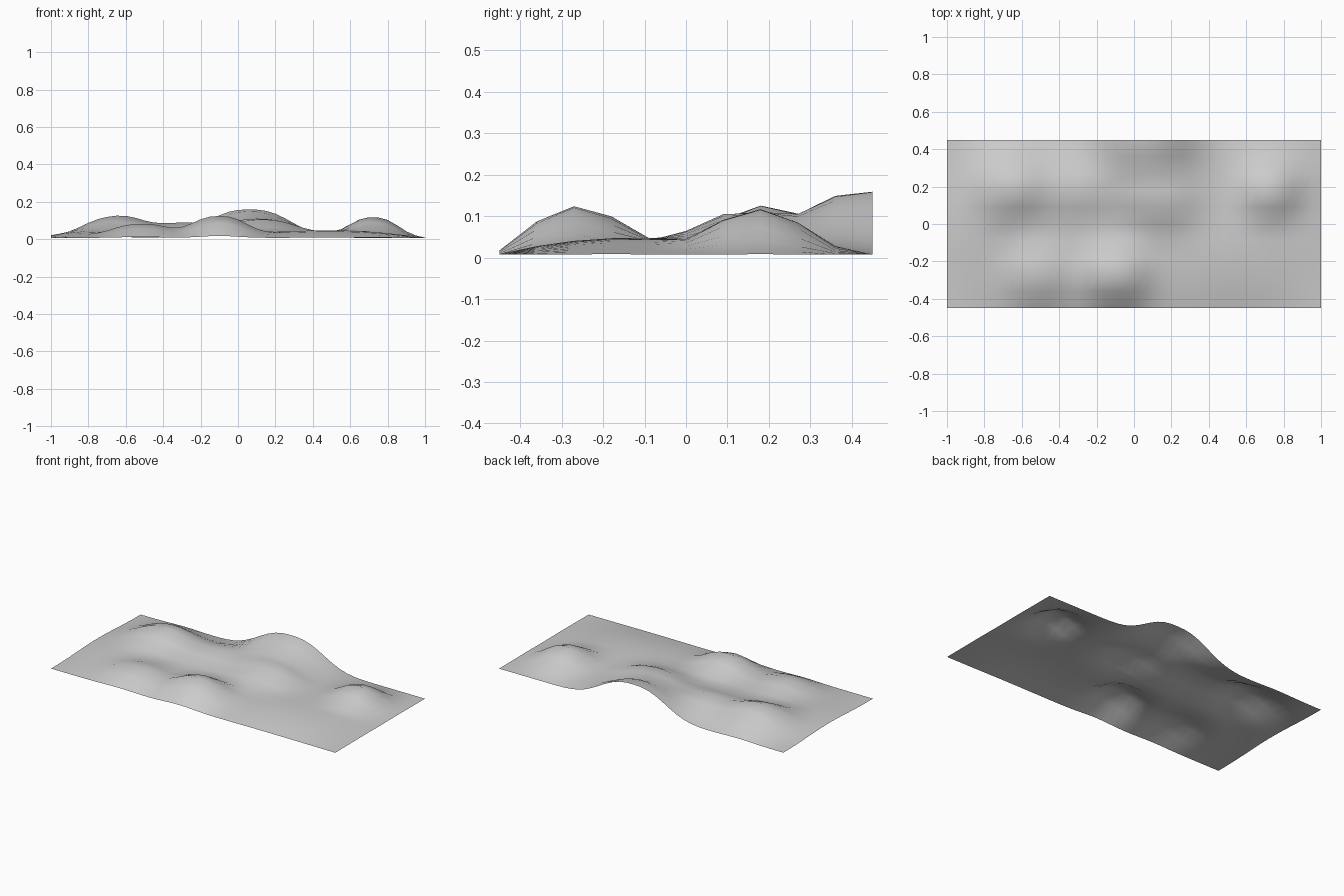
import bpy, bmesh, math

if "Cube" in bpy.data.objects:
    bpy.data.objects.remove(bpy.data.objects["Cube"])

# hills: centre x, centre y, height, x radius, y radius
HILLS = [
    (0.06, 0.46, 0.152, 0.28, 0.19),    # back hill
    (0.14, 0.13, 0.070, 0.21, 0.13),    # spur in front of the back hill
    (0.73, 0.18, 0.090, 0.155, 0.132),  # right hill
    (-0.10, -0.27, 0.094, 0.18, 0.132), # front hill
    (-0.52, -0.27, 0.054, 0.18, 0.13),  # small front hill
    (-0.68, 0.21, 0.066, 0.18, 0.17),   # left hill
    (-0.44, 0.19, 0.044, 0.30, 0.13),   # ridge to the right of the left hill
    (-0.17, 0.18, 0.022, 0.20, 0.12),   # ridge joining the spur
    (-0.88, 0.00, 0.018, 0.20, 0.25),   # swell at the left border
    (0.55, -0.18, 0.014, 0.32, 0.20),   # swell at the front right
]
X_STEPS, Y_STEPS = 40, 10


def height(x, y):
    # gentle swell that fades out at the borders
    swell = 0.031 * (1 - x ** 4) * max(0, 1 - (y / 0.45) ** 2) ** 0.7
    z = 0.007 + swell
    for cx, cy, h, rx, ry in HILLS:
        d = math.hypot((x - cx) / rx, (y - cy) / ry)
        z += h * math.exp(-d ** 2.6)
    return z


# terrain sheet
bm = bmesh.new()
rows = []
for j in range(Y_STEPS + 1):
    y = -0.45 + 0.9 * j / Y_STEPS
    row = []
    for i in range(X_STEPS + 1):
        x = -1 + 2 * i / X_STEPS
        row.append(bm.verts.new((x, y, height(x, y))))
    rows.append(row)
for a, b in zip(rows, rows[1:]):
    for i in range(X_STEPS):
        bm.faces.new((a[i], a[i + 1], b[i + 1], b[i])).smooth = True
mesh = bpy.data.meshes.new("hilly_terrain")
bm.to_mesh(mesh)
bm.free()
bpy.context.collection.objects.link(bpy.data.objects.new("hilly_terrain", mesh))
